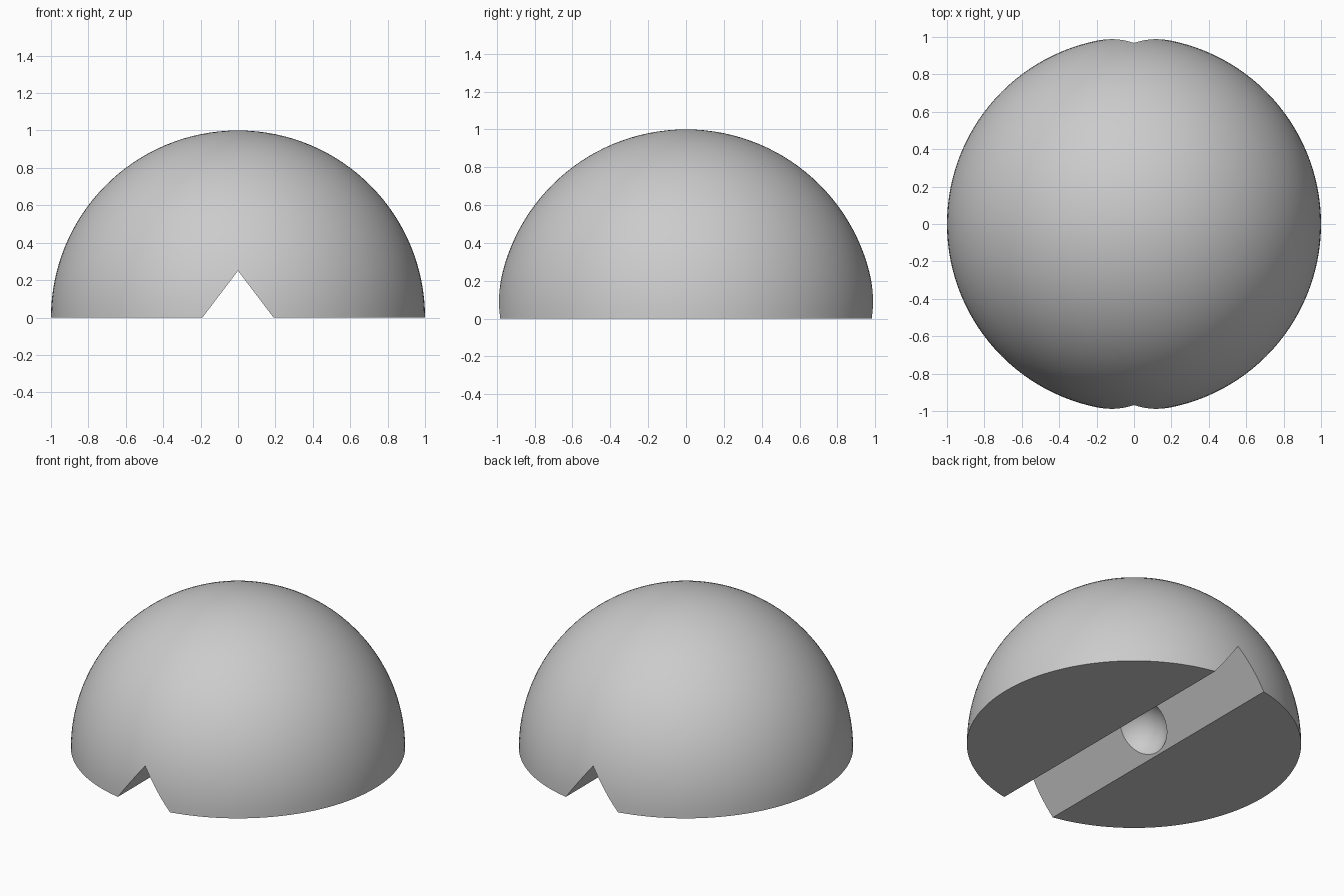
import bpy
import bmesh
import math
from mathutils import Vector

cube = bpy.data.objects.get("Cube")
if cube:
    bpy.data.objects.remove(cube, do_unlink=True)

GROOVE_HALF_WIDTH, GROOVE_HEIGHT = 0.19, 0.25
CAVITY_RADIUS, CAVITY_Z = 0.2, 0.1

grey = bpy.data.materials.new("plain_grey")
grey.use_nodes = True
colour = (0.6, 0.6, 0.6, 1)
grey.diffuse_color = colour
grey.node_tree.nodes["Principled BSDF"].inputs["Base Color"].default_value = colour


def make_object(name, bm):
    bmesh.ops.recalc_face_normals(bm, faces=bm.faces)
    mesh = bpy.data.meshes.new(name)
    bm.to_mesh(mesh)
    bm.free()
    mesh.materials.append(grey)
    obj = bpy.data.objects.new(name, mesh)
    bpy.context.collection.objects.link(obj)
    return obj


def cut(target, cutter):
    cutter.hide_render = True
    mod = target.modifiers.new("cut", "BOOLEAN")
    mod.operation = "DIFFERENCE"
    mod.solver = "EXACT"
    mod.object = cutter
    bpy.context.view_layer.objects.active = target
    bpy.ops.object.modifier_apply(modifier=mod.name)
    bpy.data.objects.remove(cutter, do_unlink=True)


# Half-ball with a flat base
bm = bmesh.new()
bmesh.ops.create_uvsphere(bm, u_segments=128, v_segments=64, radius=1)
bmesh.ops.bisect_plane(bm, geom=bm.verts[:] + bm.edges[:] + bm.faces[:], dist=1e-5,
                       plane_co=(0, 0, 0), plane_no=(0, 0, 1), clear_inner=True)
rim = [e for e in bm.edges if e.is_boundary]
bmesh.ops.contextual_create(bm, geom=rim)
dome = make_object("dome", bm)

# V-shaped groove running front to back, extended below the base
bm = bmesh.new()
drop = 2
half = GROOVE_HALF_WIDTH * drop
low = GROOVE_HEIGHT * (1 - drop)
profile = [(-half, low), (half, low), (0, GROOVE_HEIGHT)]
face = bm.faces.new([bm.verts.new((x, -1.5, z)) for x, z in profile])
extruded = bmesh.ops.extrude_face_region(bm, geom=[face])
bmesh.ops.translate(bm, vec=Vector((0, 3, 0)),
                    verts=[v for v in extruded["geom"] if isinstance(v, bmesh.types.BMVert)])
groove = make_object("groove_cutter", bm)

# Round socket in the middle of the groove
bm = bmesh.new()
bmesh.ops.create_uvsphere(bm, u_segments=64, v_segments=32, radius=CAVITY_RADIUS)
bmesh.ops.translate(bm, verts=bm.verts, vec=(0, 0, CAVITY_Z))
socket = make_object("socket_cutter", bm)

for mesh in (dome.data, socket.data):
    for poly in mesh.polygons:
        poly.use_smooth = True

cut(dome, groove)
cut(dome, socket)

# Smooth curves, sharp cut edges
bpy.ops.object.select_all(action="DESELECT")
dome.select_set(True)
bpy.context.view_layer.objects.active = dome
bpy.ops.object.shade_smooth_by_angle(angle=math.radians(25))
